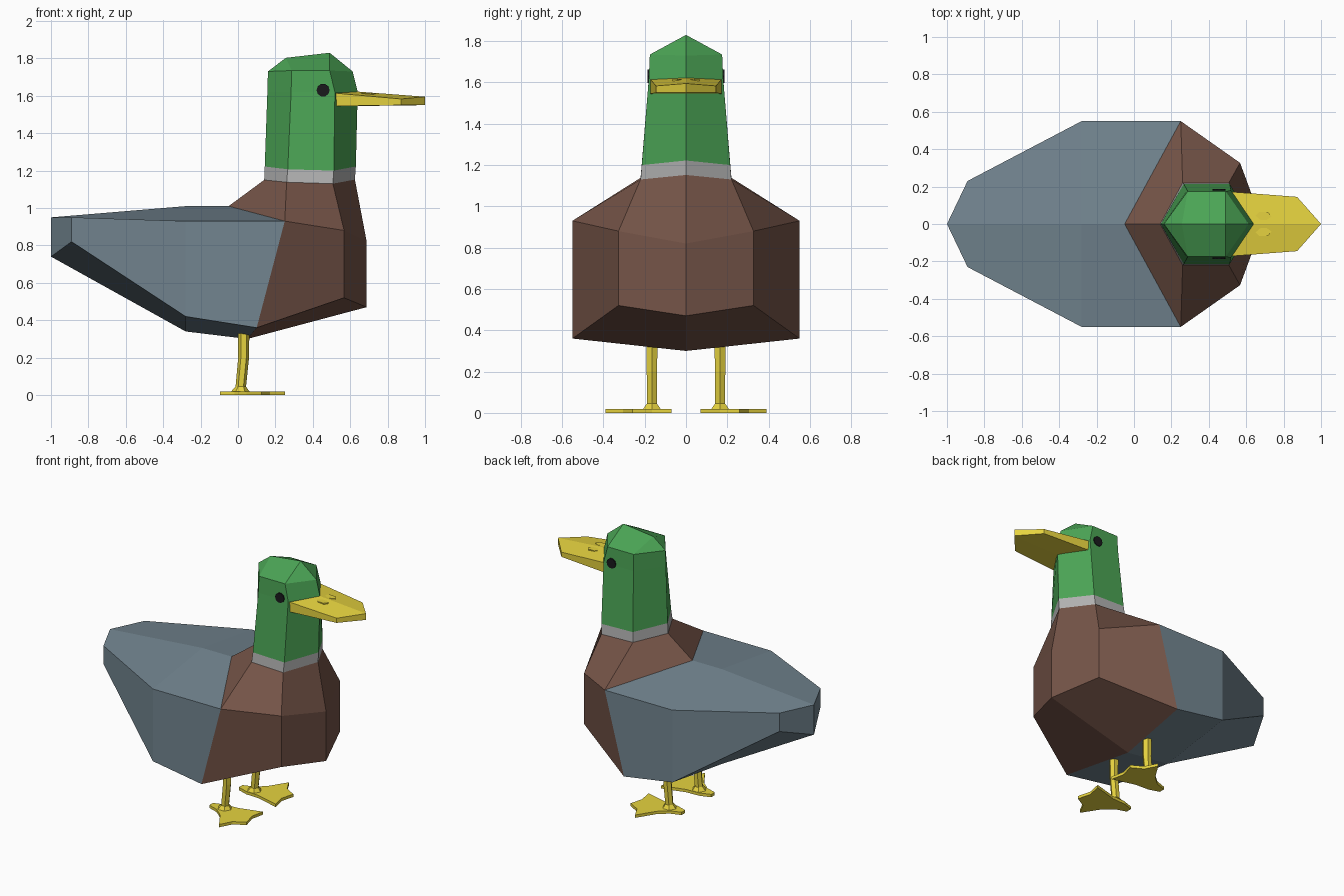
import bpy, bmesh, math
from mathutils import Vector

if "Cube" in bpy.data.objects:
    bpy.data.objects.remove(bpy.data.objects["Cube"])


def material(name, r, g, b):
    m = bpy.data.materials.new(name)
    m.diffuse_color = (r, g, b, 1)
    m.use_nodes = True
    m.node_tree.nodes["Principled BSDF"].inputs["Base Color"].default_value = m.diffuse_color
    return m


BROWN = material("brown", .18, .09, .065)
SLATE = material("slate", .17, .235, .28)
GREEN = material("green", .07, .37, .09)
WHITE = material("pale_grey", .45, .45, .45)
YELLOW = material("yellow", .79, .65, .05)
BLACK = material("black", .01, .01, .012)


def strip(a, b):
    """Quads between two matching rows of points."""
    return [(a[i], a[i + 1], b[i + 1], b[i]) for i in range(len(a) - 1)]


def build(name, mat, polys, centre=None):
    """Mesh from polygons on the +y side, mirrored to -y.
    With a centre, faces are turned away from it; otherwise the part is closed."""
    bm = bmesh.new()
    verts = {}
    for poly in polys:
        pts = list(dict.fromkeys(poly))
        f = bm.faces.new([verts.setdefault(p, None) or verts.update({p: bm.verts.new(p)}) or verts[p]
                          for p in pts])
        f.normal_update()
        if centre and f.normal.dot(f.calc_center_median() - Vector(centre)) < 0:
            f.normal_flip()
    if not centre:
        bmesh.ops.recalc_face_normals(bm, faces=bm.faces[:])
    me = bpy.data.meshes.new(name)
    bm.to_mesh(me)
    bm.free()
    me.materials.append(mat)
    ob = bpy.data.objects.new(name, me)
    bpy.context.collection.objects.link(ob)
    mod = ob.modifiers.new("mirror", 'MIRROR')
    mod.use_axis = (False, True, False)
    return ob


# Wings and tail: half sections from tail to shoulder
tail = [(-1, 0, .95), (-.89, .23, .95), (-.89, .23, .82), (-1, 0, .74)]
rump = [(-.28, 0, 1.01), (-.28, .55, .93), (-.28, .55, .42), (-.28, 0, .34)]
shoulder = [(-.05, 0, 1.01), (.25, .55, .93), (.10, .55, .36), (.05, 0, .30)]
build("wings_and_tail", SLATE, [tail] + strip(tail, rump) + strip(rump, shoulder), (-.3, 0, .7))

# Breast: half rings from belly to neck
belly = [shoulder[3], shoulder[2], (.567, .327, .52), (.688, 0, .47)]
chest = [shoulder[0], shoulder[1], (.567, .327, .88), (.688, 0, .82)]
neck = [(.14, 0, 1.15), (.26, .22, 1.138), (.507, .22, 1.13), (.625, 0, 1.152)]
build("breast", BROWN, [belly] + strip(belly[1:], chest[1:]) + strip(chest, neck), (.3, 0, .7))

# Collar
collar = [(.143, 0, 1.222), (.266, .214, 1.207), (.512, .214, 1.20), (.63, 0, 1.222)]
build("collar", WHITE, strip(neck, collar), (.38, 0, 1.18))

# Head
cheek = [(.157, 0, 1.62), (.284, .18, 1.62), (.518, .18, 1.62), (.64, 0, 1.62)]
brow = [(.16, 0, 1.73), (.287, .175, 1.735), (.49, .175, 1.735), (.613, 0, 1.73)]
crown = [(.256, 0, 1.803)] * 2 + [(.49, 0, 1.83)] * 2
build("head", GREEN, strip(collar, cheek) + strip(cheek, brow) + strip(brow, crown), (.38, 0, 1.5))

# Bill
bill_top = [(.63, 0, 1.623), (.52, .172, 1.614), (.872, .145, 1.583), (1, 0, 1.595)]
bill_low = [(.63, 0, 1.545), (.52, .172, 1.545), (.872, .145, 1.55), (1, 0, 1.55)]
build("bill", YELLOW, [bill_top, bill_low] + strip(bill_top[1:], bill_low[1:]), (.72, 0, 1.58))


def prism(name, mat, outline, z0, z1):
    low = [(x, y, z0) for x, y in outline]
    top = [(x, y, z1) for x, y in outline]
    return build(name, mat, [low, top] + strip(low + low[:1], top + top[:1]))


# Nostrils
prism("nostrils", YELLOW, [(.645, .04), (.67, .065), (.715, .065), (.735, .04), (.71, .022), (.66, .022)],
      1.60, 1.616)

# Eyes
eye = [[(.455 + .035 * math.cos(a * math.pi / 5), y, 1.63 + .035 * math.sin(a * math.pi / 5))
        for a in range(10)] for y in (.165, .187)]
build("eyes", BLACK, eye + strip(eye[0] + eye[0][:1], eye[1] + eye[1][:1]))

# Legs: six-sided tubes with a flared ankle
rings = [[(x + r * math.cos(a * math.pi / 3), .165 + r * math.sin(a * math.pi / 3), z) for a in range(6)]
         for x, z, r in [(.03, .36, .031), (.03, .2, .029), (.015, .045, .028), (.012, .018, .05)]]
polys = [rings[0], rings[-1]]
for a, b in zip(rings, rings[1:]):
    polys += strip(a + a[:1], b + b[:1])
build("legs", YELLOW, polys)

# Webbed feet
prism("feet", YELLOW, [(-.095, .145), (-.02, .12), (.08, .115), (.245, .07), (.225, .165), (.25, .26),
                       (.17, .305), (.125, .39), (.045, .265), (-.02, .21), (-.095, .185)], 0, .02)
